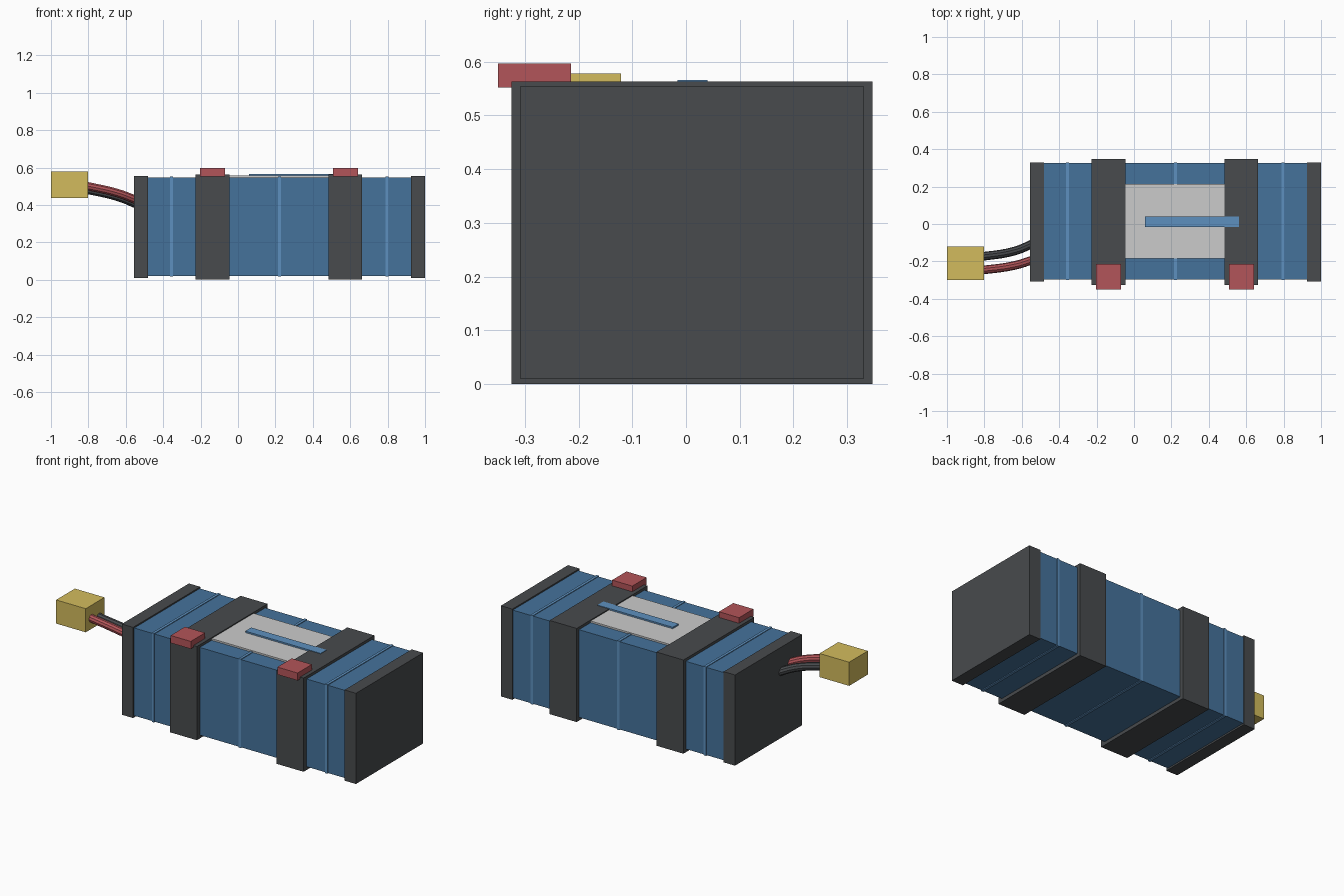
import bpy

if "Cube" in bpy.data.objects:
    bpy.data.objects.remove(bpy.data.objects["Cube"])


def material(name, rgb):
    m = bpy.data.materials.new(name)
    m.diffuse_color = (*rgb, 1)
    m.use_nodes = True
    m.node_tree.nodes["Principled BSDF"].inputs["Base Color"].default_value = m.diffuse_color
    return m


blue = material("blue_wrap", (0.06, 0.17, 0.33))
light_blue = material("light_blue", (0.11, 0.28, 0.52))
dark = material("dark_grey", (0.065, 0.07, 0.075))
red = material("red", (0.45, 0.09, 0.10))
yellow = material("yellow", (0.65, 0.50, 0.11))
white = material("label_white", (0.68, 0.68, 0.69))


def box(name, x, y, z, mat):
    """Box given by (min, max) along each axis."""
    bpy.ops.mesh.primitive_cube_add(size=1, location=[(a + b) / 2 for a, b in (x, y, z)])
    o = bpy.context.object
    o.name = name
    o.scale = [b - a for a, b in (x, y, z)]
    bpy.ops.object.transform_apply(location=False, rotation=False, scale=True)
    o.data.materials.append(mat)
    return o


def wire(name, points, radius, mat):
    """Round cable swept along a smooth path."""
    cu = bpy.data.curves.new(name, 'CURVE')
    cu.dimensions = '3D'
    cu.bevel_depth = radius
    cu.bevel_resolution = 3
    cu.resolution_u = 6
    cu.use_fill_caps = True
    sp = cu.splines.new('BEZIER')
    sp.bezier_points.add(len(points) - 1)
    for bp, p in zip(sp.bezier_points, points):
        bp.co = p
        bp.handle_left_type = bp.handle_right_type = 'AUTO'
    cu.materials.append(mat)
    o = bpy.data.objects.new(name, cu)
    bpy.context.collection.objects.link(o)
    bpy.ops.object.select_all(action='DESELECT')
    o.select_set(True)
    bpy.context.view_layer.objects.active = o
    bpy.ops.object.convert(target='MESH')
    bpy.ops.object.shade_smooth_by_angle()


# wrapped pack body
box("pack_body", (-0.50, 0.94), (-0.297, 0.325), (0.02, 0.547), blue)

# raised wrap seams
for i, x in enumerate((-0.355, 0.221, 0.797)):
    box(f"wrap_seam_{i + 1}", (x - 0.008, x + 0.008), (-0.300, 0.328), (0.016, 0.551), light_blue)

# end caps
for side, x in (("left", (-0.557, -0.482)), ("right", (0.924, 1.0))):
    box(f"end_cap_{side}", x, (-0.308, 0.33), (0.01, 0.555), dark)

# straps with their buckles
for side, x in (("left", -0.136), ("right", 0.574)):
    box(f"strap_{side}", (x - 0.09, x + 0.09), (-0.325, 0.347), (0, 0.563), dark)
    box(f"buckle_{side}", (x - 0.067, x + 0.067), (-0.35, -0.214), (0.552, 0.597), red)

# label and its stripe
box("label", (-0.08, 0.52), (-0.185, 0.214), (0.54, 0.557), white)
box("label_stripe", (0.06, 0.561), (-0.016, 0.04), (0.55, 0.566), light_blue)

# connector and power leads
box("connector", (-1.0, -0.803), (-0.299, -0.121), (0.436, 0.578), yellow)
wire("red_lead", [(-0.84, -0.25, 0.508), (-0.64, -0.222, 0.462), (-0.53, -0.188, 0.42)], 0.023, red)
wire("black_lead", [(-0.84, -0.178, 0.488), (-0.64, -0.145, 0.442), (-0.53, -0.1, 0.398)], 0.023, dark)
